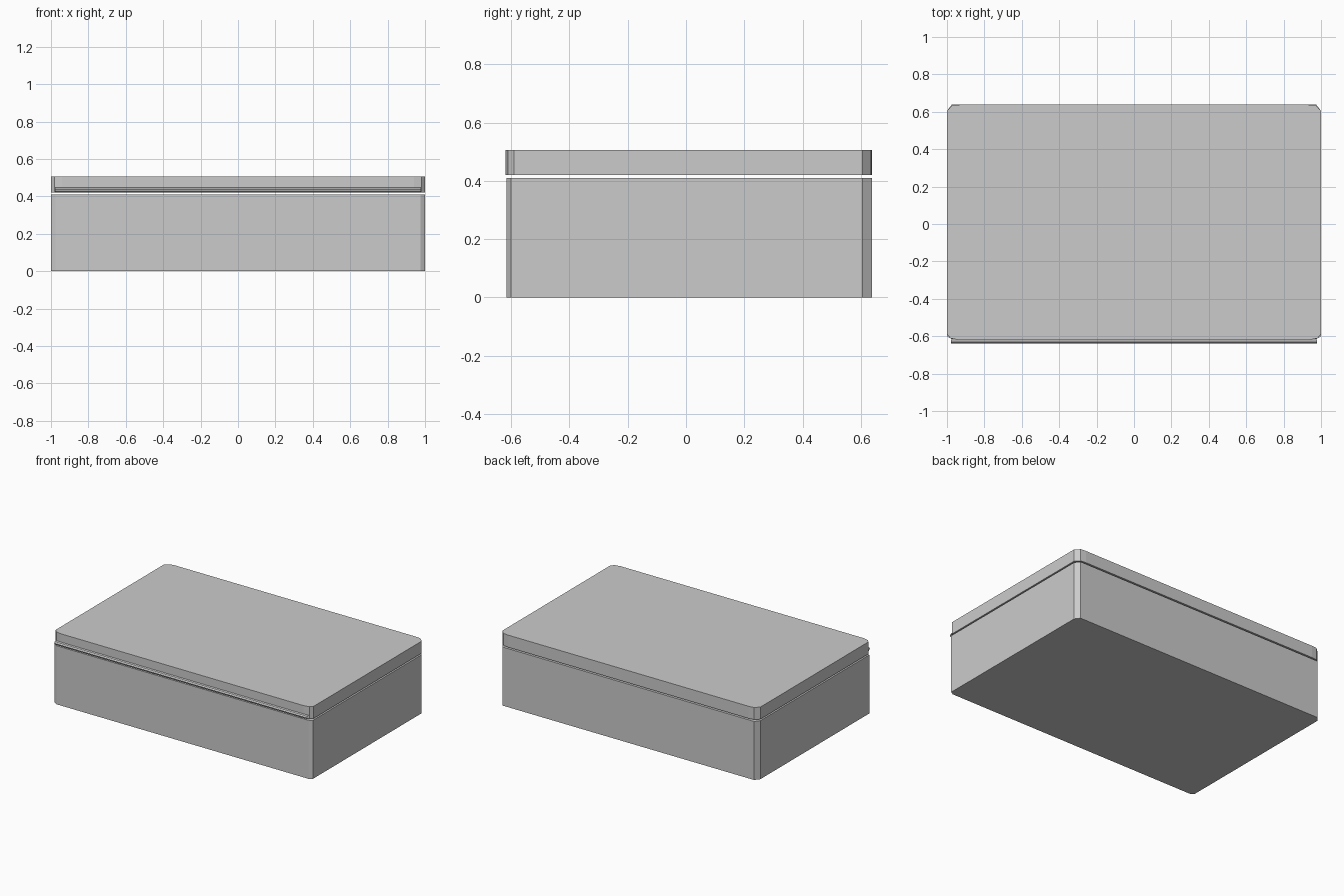
import bpy
import bmesh

cube = bpy.data.objects.get("Cube")
if cube:
    bpy.data.objects.remove(cube, do_unlink=True)

grey = bpy.data.materials.new("plain_grey")
grey.use_nodes = True
colour = (0.6, 0.6, 0.6, 1)
grey.diffuse_color = colour
grey.node_tree.nodes["Principled BSDF"].inputs["Base Color"].default_value = colour


def finish(name, bm):
    mesh = bpy.data.meshes.new(name)
    bm.to_mesh(mesh)
    bm.free()
    mesh.materials.append(grey)
    obj = bpy.data.objects.new(name, mesh)
    bpy.context.collection.objects.link(obj)
    return obj


def slab(name, half, bottom, top):
    """Extrude a half outline, listed front to back and mirrored in x."""
    outline = half + [(-x, y) for x, y in reversed(half)]
    bm = bmesh.new()
    base = bm.faces.new([bm.verts.new((x, y, bottom)) for x, y in outline])
    ext = bmesh.ops.extrude_face_region(bm, geom=[base], use_keep_orig=True)
    moved = [v for v in ext["geom"] if isinstance(v, bmesh.types.BMVert)]
    bmesh.ops.translate(bm, verts=moved, vec=(0, 0, top - bottom))
    bmesh.ops.recalc_face_normals(bm, faces=bm.faces)
    return finish(name, bm)


# Box body with small chamfered corners
slab("box_body",
     [(0.975, -0.615), (1, -0.6), (1, 0.605), (0.975, 0.638)],
     0, 0.41)

# Lid with softer corners, floating just above the body
slab("lid",
     [(0.94, -0.619), (0.98, -0.611), (1, -0.59),
      (1, 0.605), (0.97, 0.634), (0.93, 0.638)],
     0.42, 0.505)

# Thin open lip along the front edge of the lid
profile = [(-0.618, 0.447), (-0.631, 0.444), (-0.638, 0.436),
           (-0.634, 0.426), (-0.618, 0.421)]
bm = bmesh.new()
rows = [[bm.verts.new((x, y, z)) for x in (-0.978, 0.978)] for y, z in profile]
for upper, lower in zip(rows, rows[1:]):
    bm.faces.new((upper[0], lower[0], lower[1], upper[1]))
finish("front_lip", bm)
